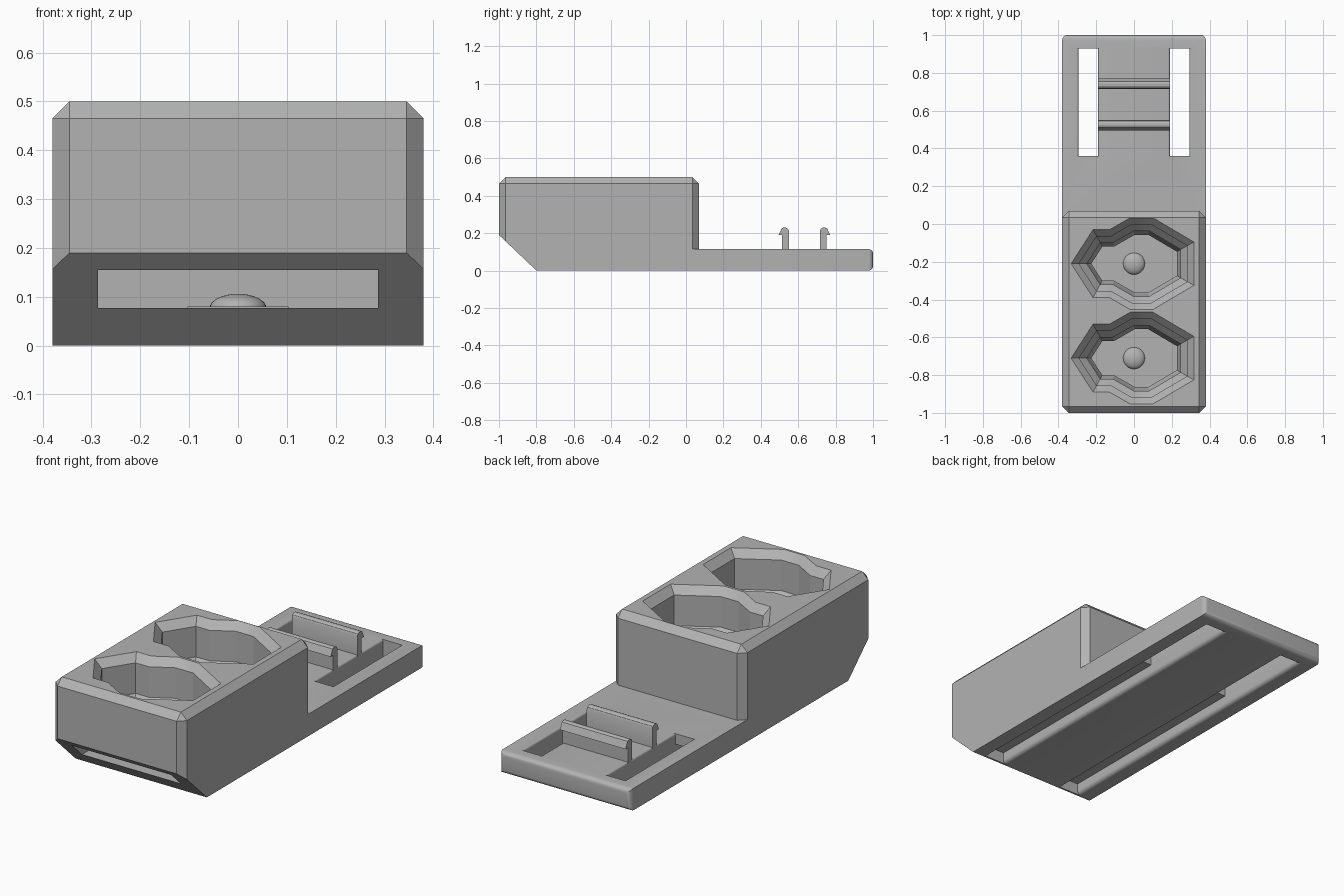
import bpy
import bmesh
import math
from mathutils import Vector

cube = bpy.data.objects.get("Cube")
if cube:
    bpy.data.objects.remove(cube, do_unlink=True)

grey = bpy.data.materials.new("plain_grey")
grey.use_nodes = True
grey.diffuse_color = (0.45, 0.45, 0.45, 1)
grey.node_tree.nodes["Principled BSDF"].inputs["Base Color"].default_value = (0.45, 0.45, 0.45, 1)


def finish(bm, name):
    bmesh.ops.recalc_face_normals(bm, faces=bm.faces)
    mesh = bpy.data.meshes.new(name)
    bm.to_mesh(mesh)
    bm.free()
    mesh.materials.append(grey)
    obj = bpy.data.objects.new(name, mesh)
    bpy.context.collection.objects.link(obj)
    return obj


def box_bm(low, high):
    bm = bmesh.new()
    bmesh.ops.create_cube(bm, size=1)
    for v in bm.verts:
        v.co = [(a + b) / 2 + c * (b - a) for a, b, c in zip(low, high, v.co)]
    return bm


def loft(rings, name):
    """Closed solid through rings of equal point count."""
    bm = bmesh.new()
    loops = [[bm.verts.new(p) for p in ring] for ring in rings]
    n = len(loops[0])
    for a, b in zip(loops, loops[1:]):
        for i in range(n):
            j = (i + 1) % n
            bm.faces.new((a[i], a[j], b[j], b[i]))
    bm.faces.new(loops[0])
    bm.faces.new(loops[-1])
    return finish(bm, name)


def activate(obj):
    bpy.ops.object.select_all(action='DESELECT')
    obj.select_set(True)
    bpy.context.view_layer.objects.active = obj


def boolean(target, tool, operation):
    mod = target.modifiers.new("cut", 'BOOLEAN')
    mod.operation = operation
    mod.solver = 'EXACT'
    mod.object = tool
    activate(target)
    bpy.ops.object.modifier_apply(modifier=mod.name)
    bpy.data.objects.remove(tool, do_unlink=True)


def inset(points, d):
    """Mitred inward offset of a counter-clockwise outline."""
    result = []
    for i, p in enumerate(points):
        e1 = (p - points[i - 1]).normalized()
        e2 = (points[(i + 1) % len(points)] - p).normalized()
        n1, n2 = Vector((-e1.y, e1.x)), Vector((-e2.y, e2.x))
        result.append(p + (n1 + n2) * d / (1 + n1.dot(n2)))
    return result


# Tall body with chamfered corners and a sloped lower front
bm = box_bm((-0.38, -1, 0), (0.38, 0.07, 0.5))
edges = [e for e in bm.edges if all(v.co.z > 0.4 for v in e.verts)
         or abs(e.verts[0].co.z - e.verts[1].co.z) > 0.1]
bmesh.ops.bevel(bm, geom=edges, offset=0.035, segments=1, affect='EDGES')
cut = bmesh.ops.bisect_plane(bm, geom=bm.verts[:] + bm.edges[:] + bm.faces[:],
                             plane_co=(0, -0.8, 0), plane_no=(0, -0.19, -0.2),
                             clear_outer=True)
rim = [g for g in cut["geom_cut"] if isinstance(g, bmesh.types.BMEdge)]
bmesh.ops.holes_fill(bm, edges=rim)
body = finish(bm, "holder_body")

# Low rear plate with a rounded end
bm = box_bm((-0.38, -0.4, 0), (0.38, 1, 0.115))
edges = [e for e in bm.edges if all(v.co.y > 0.9 for v in e.verts)]
bmesh.ops.bevel(bm, geom=edges, offset=0.025, segments=5, profile=0.5, affect='EDGES')
boolean(body, finish(bm, "rear_plate"), 'UNION')

# Wide slot running in from the front
boolean(body, finish(box_bm((-0.287, -1.1, 0.077), (0.287, 0.03, 0.155)), "front_slot"), 'DIFFERENCE')

# Two stepped pockets
HALF = [(-0.333, 0), (-0.217, -0.18), (-0.13, -0.18), (-0.02, -0.243), (0.1, -0.243), (0.317, -0.115)]
outline = [Vector(p) for p in HALF + [(x, -y) for x, y in reversed(HALF[1:])]]
STEPS = [(0.54, 0), (0.5, 0), (0.46, 0.035), (0.3, 0.035), (0.26, 0.07), (0.2, 0.07), (0.155, 0.09), (0.12, 0.09)]
CENTRES = (-0.21, -0.71)
for cy in CENTRES:
    rings = [[(p.x, p.y + cy, z) for p in inset(outline, d)] for z, d in STEPS]
    boolean(body, loft(rings, "pocket"), 'DIFFERENCE')


# Underside grooves and the strap slots above them, with rounded lips
def lip(z, r, up):
    pts = []
    for i in range(6):
        a = math.pi / 2 * i / 5
        pts.append((r * (1 - math.sin(a)), z + up * r * (1 - math.cos(a))))
    return pts


def channel(x, y0, y1, half, name):
    section = [(x + 0.052 + d, z) for d, z in half]
    section += [(x - 0.052 - d, z) for d, z in reversed(half)]
    return loft([[(px, y, z) for px, z in section] for y in (y0, y1)], name)


bottom_lip = [(0.02, -0.02)] + lip(0, 0.02, 1)
top_lip = list(reversed(lip(0.115, 0.01, -1))) + [(0.01, 0.14)]
for side in (-1, 1):
    x = side * 0.242
    boolean(body, channel(x, -0.79, 0.93, bottom_lip + [(0, 0.06)], "groove"), 'DIFFERENCE')
    boolean(body, channel(x, 0.36, 0.93, [(0, 0.03)] + top_lip, "strap_slot"), 'DIFFERENCE')

# Pair of outward-facing hook rails on the plate
HOOK = [(0.55, 0.1), (0.55, 0.212), (0.545, 0.223), (0.535, 0.229), (0.522, 0.23),
        (0.511, 0.225), (0.495, 0.19), (0.514, 0.19), (0.514, 0.1)]
parts = [body]
for name, flip in (("front_hook", False), ("rear_hook", True)):
    profile = [(1.266 - y if flip else y, z) for y, z in HOOK]
    parts.append(loft([[(x, y, z) for y, z in profile] for x in (-0.19, 0.19)], name))

# Contact pad and dome under each pocket
for i, cy in enumerate(CENTRES, 1):
    parts.append(finish(box_bm((-0.103, cy - 0.1, 0.07), (0.103, cy + 0.1, 0.08)), f"contact_pad_{i}"))
    bm = bmesh.new()
    bmesh.ops.create_uvsphere(bm, u_segments=32, v_segments=16, radius=1)
    for v in bm.verts:
        v.co = (v.co.x * 0.058, cy + v.co.y * 0.058, 0.077 + v.co.z * 0.029)
    parts.append(finish(bm, f"contact_dome_{i}"))

for obj in parts:
    activate(obj)
    bpy.ops.object.shade_smooth_by_angle(angle=math.radians(25))
